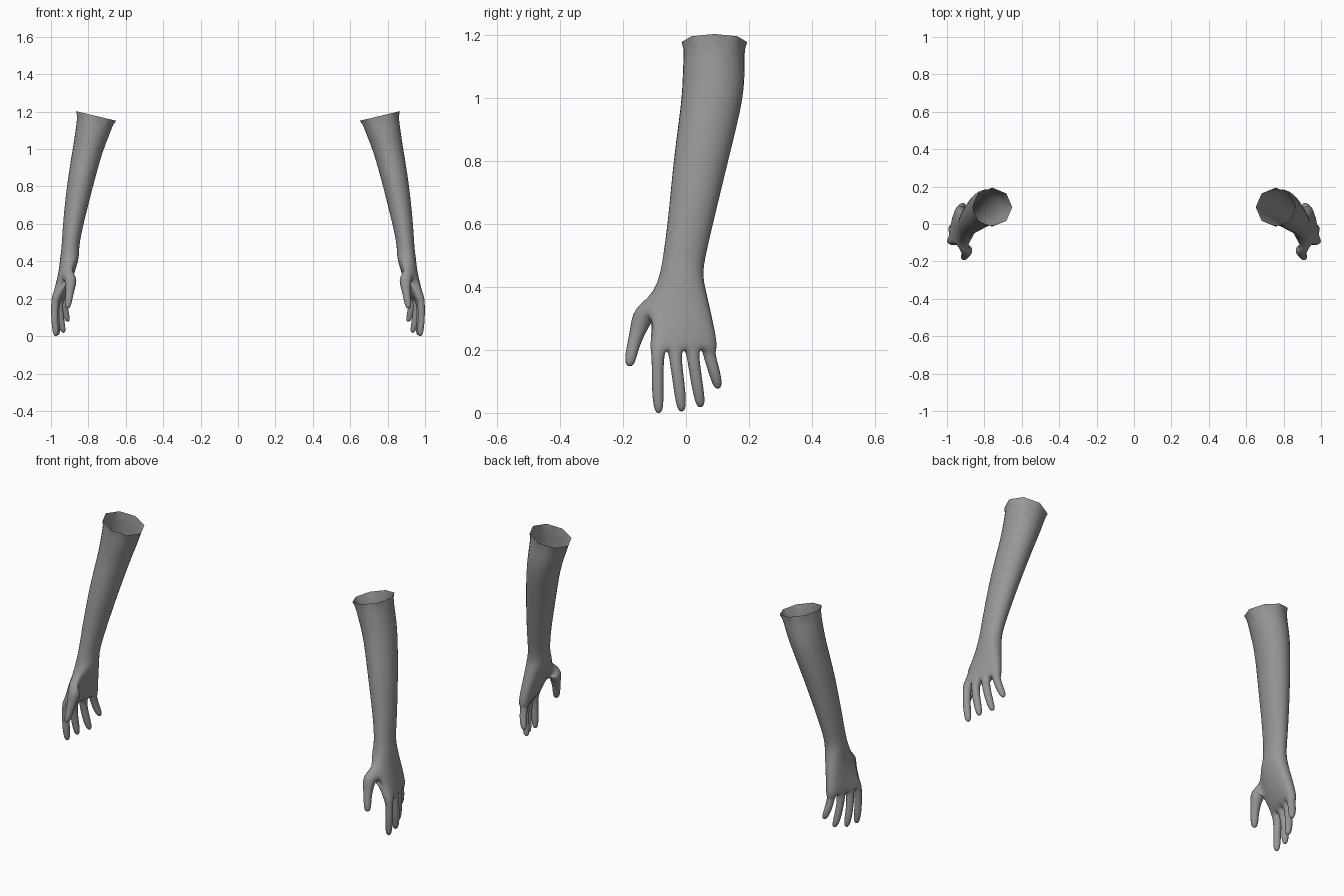
import bpy, bmesh, math
from mathutils import Vector

if "Cube" in bpy.data.objects:
    bpy.data.objects.remove(bpy.data.objects["Cube"])

bm = bmesh.new()
K = 1 / 0.9  # cage enlargement that offsets subdivision shrinkage


def arm_ring(cx, cy, rx, ry, z, tilt, k=K):
    """Eight-sided ring, listed as ten entries (two repeated) to meet the hand."""
    vs = []
    for i in range(8):
        a = math.radians(-90 + 45 * i)
        dx, dy = rx * k * math.cos(a), ry * k * math.sin(a)
        vs.append(bm.verts.new((cx + dx, cy + dy, z + tilt * dx)))
    return [vs[i] for i in (0, 1, 1, 2, 3, 4, 5, 6, 6, 7)]


def hand_ring(p, q, t, z, edge):
    """Flat ring from index side p to little-finger side q: five back, five palm."""
    p, q = Vector((*p, z)), Vector((*q, z))
    d = (q - p).normalized()
    n = Vector((d.y, -d.x, 0))
    prof = (edge, 1, 1.05, 1, edge)
    back = [bm.verts.new(p.lerp(q, i / 4) + n * t * prof[i]) for i in range(5)]
    palm = [bm.verts.new(p.lerp(q, i / 4) - n * t * prof[i]) for i in range(5)]
    return back + palm[::-1]


def bridge(a, b):
    n = len(a)
    for i in range(n):
        j = (i + 1) % n
        f = list(dict.fromkeys((a[i], a[j], b[j], b[i])))
        if len(f) > 2:
            bm.faces.new(f)


def finger(base, path, sizes):
    """Extend a four-corner base through square rings along a path."""
    path = [Vector(p) for p in path]
    prev = base
    for i, (c, w) in enumerate(zip(path, sizes)):
        d = (path[min(i + 1, len(path) - 1)] - path[max(i - 1, 0)]).normalized()
        v = (Vector((1, 0, 0)) - d * d.x).normalized()
        u = v.cross(d).normalized()
        if u.dot(base[0].co - base[1].co) < 0:
            u = -u
        ring = [bm.verts.new(c + w * (su * u + sv * v))
                for su, sv in ((1, 1), (-1, 1), (-1, -1), (1, -1))]
        bridge(prev, ring)
        prev = ring
    bm.faces.new(prev)


# Forearm, open at the top with a crisp octagonal rim
rim = arm_ring(.758, .090, .107, .104, 1.177, .24, 1)
crease = bm.verts.layers.float.new("crease_vert")
rings = [arm_ring(*r) for r in (
    (.758, .090, .107, .104, 1.177, .24, 1),
    (.778, .088, .089, .098, 1.09, .20),
    (.803, .086, .078, .097, 1.00, .15),
    (.843, .050, .069, .088, .82, .15),
    (.882, .014, .054, .071, .60, .1),
    (.897, -.009, .045, .066, .48, .05))]
for v in set(rim):
    bm.verts.remove(v) if v.is_valid else None
for v in rings[0]:
    v[crease] = 1.0

# Wrist, palm and knuckles
rings += [hand_ring(*r) for r in (
    ((.895, -.088), (.907, .056), .048, .425, .55),
    ((.904, -.108), (.910, .067), .045, .378, .6),
    ((.956, -.112), (.924, .096), .035, .252, .7),
    ((.979, -.116), (.926, .101), .029, .205, .85))]
for a, b in zip(rings, rings[1:]):
    bridge(a, b)

# Thumb replaces one side face of the palm
up, low = rings[7], rings[8]
bm.faces.remove(next(f for f in up[0].link_faces
                     if set(f.verts) == {up[0], up[9], low[0], low[9]}))
finger([up[0], low[0], low[9], up[9]],
       [(.893, -.133, .318), (.896, -.153, .262), (.902, -.167, .215),
        (.909, -.177, .172), (.912, -.180, .146)],
       (.040, .027, .0215, .0195, .012))

# Four fingers from the knuckle ring
k = rings[-1]
for i, path in enumerate((
        [(.980, -.089, .175), (.981, -.091, .10), (.976, -.088, .03), (.973, -.086, -.003)],
        [(.974, -.034, .175), (.975, -.024, .10), (.968, -.016, .036), (.963, -.013, .002)],
        [(.957, .022, .180), (.951, .032, .11), (.940, .043, .045), (.930, .048, .016)],
        [(.930, .073, .188), (.928, .084, .15), (.917, .097, .104), (.907, .103, .075)])):
    finger([k[i], k[i + 1], k[8 - i], k[9 - i]], path, (.0205, .020, .0185, .011))

bmesh.ops.recalc_face_normals(bm, faces=bm.faces)
me = bpy.data.meshes.new("arms")
bm.to_mesh(me)
bm.free()
arms = bpy.data.objects.new("arms", me)
bpy.context.collection.objects.link(arms)
for p in me.polygons:
    p.use_smooth = True

# Dark grey skin
mat = bpy.data.materials.new("dark_grey")
mat.diffuse_color = (.31, .31, .31, 1)
mat.use_nodes = True
mat.node_tree.nodes["Principled BSDF"].inputs["Base Color"].default_value = mat.diffuse_color
me.materials.append(mat)

# Second arm by mirroring, then smoothing
mirror = arms.modifiers.new("mirror", 'MIRROR')
mirror.use_mirror_merge = False
sub = arms.modifiers.new("smooth", 'SUBSURF')
sub.levels = sub.render_levels = 2
